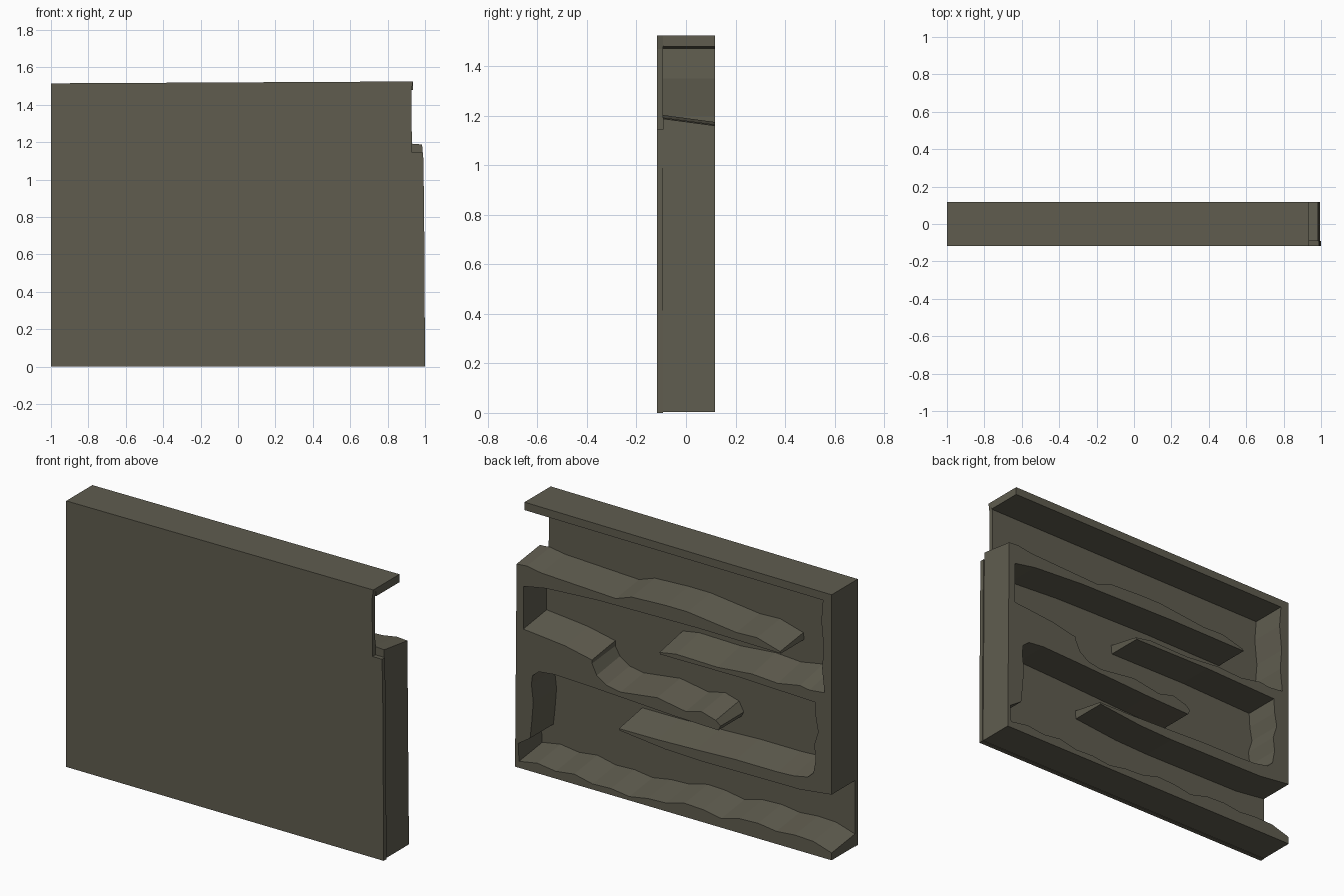
import bpy, bmesh

FRONT, INNER, BACK = -0.1175, -0.092, 0.1175


def run(points, rise=0.0):
    """Outline stretch (x, z); rise lifts its inner edge so ledges slope to the back."""
    return [(x, z, rise) for x, z in points]


def extrude_outline(name, outline, y_front, y_back):
    bm = bmesh.new()
    front = [bm.verts.new((x, y_front, z + r)) for x, z, r in outline]
    back = [bm.verts.new((x, y_back, z)) for x, z, r in outline]
    caps = [bm.faces.new(front), bm.faces.new(back[::-1])]
    n = len(outline)
    for i in range(n):
        j = (i + 1) % n
        bm.faces.new((front[j], front[i], back[i], back[j]))
    bm.normal_update()  # concave caps need valid normals to be filled correctly
    bmesh.ops.triangulate(bm, faces=caps, ngon_method='EAR_CLIP')
    bmesh.ops.recalc_face_normals(bm, faces=bm.faces)
    mesh = bpy.data.meshes.new(name)
    bm.to_mesh(mesh)
    bm.free()
    obj = bpy.data.objects.new(name, mesh)
    bpy.context.collection.objects.link(obj)
    mesh.materials.append(stone)
    return obj


stone = bpy.data.materials.new("olive_stone")
stone.diffuse_color = (0.115, 0.108, 0.078, 1)

# Front plate with the notched upper corner
extrude_outline("front_plate", run([
    (-1, 0), (1, 0), (0.995, 0.86), (0.99, 1.145), (0.93, 1.145),
    (0.927, 1.47), (0.935, 1.525), (-1, 1.515)]), FRONT, INNER)

# Roof, left wall and the two ledges growing from the left wall
roof = run([(0.935, 1.525), (0.935, 1.48), (-0.945, 1.47)])
wall_top = run([(-0.935, 1.35), (-0.95, 1.2), (-0.94, 1.08)])
upper_left_ledge = (
    run([(-0.955, 0.945), (-0.86, 0.935), (-0.80, 0.945), (-0.66, 0.92),
         (-0.50, 0.93), (-0.28, 0.91), (-0.02, 0.915), (0.085, 0.897)], 0.042)
    + run([(0.08, 0.887), (-0.42, 0.89), (-0.895, 0.875)]))
wall_mid = run([(-0.90, 0.79), (-0.915, 0.71), (-0.89, 0.63), (-0.90, 0.55)])
lower_left_ledge = (
    run([(-0.885, 0.47), (-0.85, 0.437), (-0.76, 0.42), (-0.66, 0.415),
         (-0.40, 0.415), (-0.15, 0.405), (0.10, 0.397), (0.34, 0.395)], 0.038)
    + run([(0.335, 0.385), (0.05, 0.355), (-0.17, 0.348), (-0.80, 0.353), (-1, 0.377)]))
extrude_outline("roof_and_left_ledges",
                roof + wall_top + upper_left_ledge + wall_mid + lower_left_ledge
                + run([(-1, 1.515)]), INNER, BACK)

# Floor, right wall and the two ledges growing from the right wall
upper_right_ledge = (
    run([(0.985, 1.16), (0.92, 1.165), (0.83, 1.15), (0.36, 1.13), (0.26, 1.165),
         (0.05, 1.175), (-0.09, 1.175), (-0.40, 1.14), (-0.53, 1.145),
         (-0.675, 1.105)], 0.028)
    + run([(-0.68, 1.095), (-0.17, 1.10), (0.47, 1.09), (0.80, 1.07), (0.943, 1.044)]))
lower_right_ledge = (
    run([(0.943, 0.80), (0.83, 0.79), (0.68, 0.775), (0.51, 0.74)], 0.03)
    + run([(0.51, 0.72)], 0.02)
    + run([(0.48, 0.66), (0.42, 0.62), (0.33, 0.605), (0.10, 0.635), (-0.08, 0.605),
           (-0.18, 0.63), (-0.27, 0.605)], 0.03)
    + run([(-0.30, 0.58), (-0.285, 0.552), (0.0, 0.56), (0.21, 0.571), (0.50, 0.585),
           (0.745, 0.594), (0.845, 0.583), (0.885, 0.55)]))
wall_low = run([(0.892, 0.50), (0.88, 0.40), (0.89, 0.28), (0.90, 0.19),
                (0.945, 0.16), (0.975, 0.14)])
floor_z = [0.04, 0.06, 0.045, 0.06, 0.035, 0.04, 0.025, 0.045, 0.05, 0.08, 0.075,
           0.055, 0.085, 0.09, 0.075, 0.085, 0.08, 0.045]
floor = run([(0.97 - 1.97 * i / (len(floor_z) - 1), z)
             for i, z in enumerate(floor_z)], 0.028)
extrude_outline("floor_and_right_ledges",
                upper_right_ledge + lower_right_ledge + wall_low + floor
                + run([(-1, 0.003), (0.995, 0.003)]), INNER, BACK)
